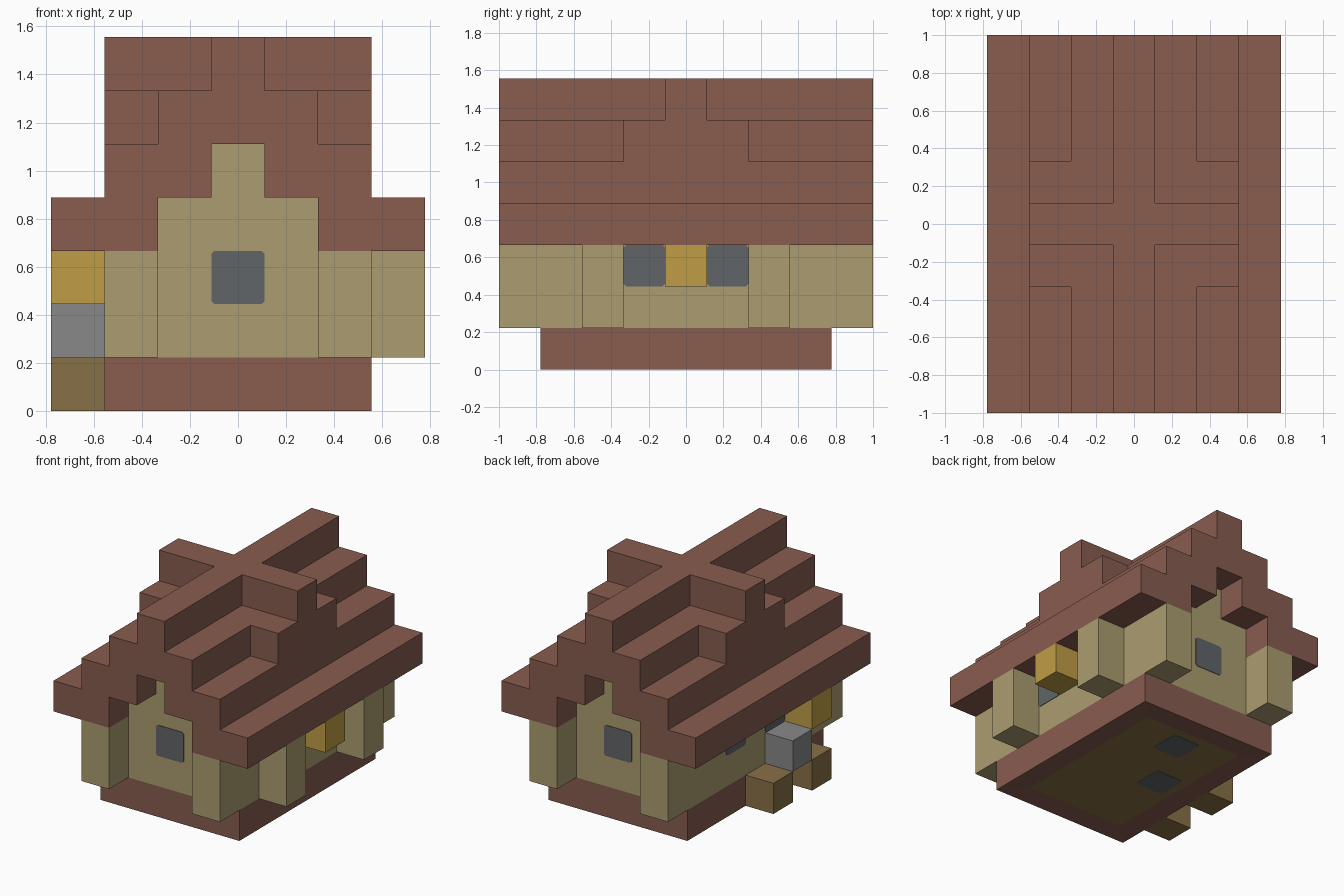
import bpy, bmesh
from mathutils import Matrix, Vector

U = 2 / 9  # block size
cube = bpy.data.objects.get("Cube")
if cube:
    bpy.data.objects.remove(cube, do_unlink=True)


def material(name, rgb):
    lin = [((c / 255 + 0.055) / 1.055) ** 2.4 for c in rgb] + [1]
    m = bpy.data.materials.new(name)
    m.use_nodes = True
    m.diffuse_color = lin
    bsdf = m.node_tree.nodes["Principled BSDF"]
    bsdf.inputs["Base Color"].default_value = lin
    bsdf.inputs["Roughness"].default_value = 0.9
    return m


BRICK = material("brick_red", (136, 92, 79))
PLANK = material("pale_plank", (171, 157, 112))
GLASS = material("dark_glass", (97, 101, 104))
GOLD = material("lantern_gold", (192, 158, 70))
STONE = material("stone_grey", (136, 136, 136))
WOOD = material("dark_wood", (135, 112, 70))


def finish(name, bm, *mats):
    bmesh.ops.recalc_face_normals(bm, faces=bm.faces)
    me = bpy.data.meshes.new(name)
    bm.to_mesh(me)
    bm.free()
    for m in mats:
        me.materials.append(m)
    ob = bpy.data.objects.new(name, me)
    bpy.context.collection.objects.link(ob)
    return ob


def box(name, mat, lo, hi):
    """Box between two corners, given in blocks."""
    lo, hi = Vector(lo) * U, Vector(hi) * U
    bm = bmesh.new()
    bmesh.ops.create_cube(bm, size=1, matrix=Matrix.Translation((lo + hi) / 2)
                          @ Matrix.Diagonal((*(hi - lo), 1)))
    return finish(name, bm, mat)


def block(name, mat, x, y, z):
    return box(name, mat, (x - .5, y - .5, z), (x + .5, y + .5, z + 1))


def extrude_y(name, mat, half, depth):
    """Mirror a half outline (x, z) and sweep it along y."""
    outline = half + [(-x, z) for x, z in reversed(half)]
    bm = bmesh.new()
    face = bm.faces.new([bm.verts.new((x * U, -depth * U, z * U)) for x, z in outline])
    ext = bmesh.ops.extrude_face_region(bm, geom=[face])
    moved = [g for g in ext["geom"] if isinstance(g, bmesh.types.BMVert)]
    bmesh.ops.translate(bm, verts=moved, vec=(0, 2 * depth * U, 0))
    return finish(name, bm, mat)


def pane(name, centre, normal, thick=0.004):
    """Thin glass plate with clipped corners."""
    a, b = U / 2, U / 2 - 0.014
    pts = [(a, -b), (a, b), (b, a), (-b, a), (-a, b), (-a, -b), (-b, -a), (b, -a)]
    n = Vector(normal)
    side = Vector((0, 0, 1)).cross(n) if abs(n.z) < .5 else Vector((1, 0, 0))
    up = n.cross(side)
    c = Vector(centre) * U
    bm = bmesh.new()
    rings = [[bm.verts.new(c + side * p + up * q + n * d) for p, q in pts]
             for d in (0, thick)]
    for ring in rings:
        bm.faces.new(ring)
    for i in range(8):
        j = (i + 1) % 8
        bm.faces.new((rings[0][i], rings[0][j], rings[1][j], rings[1][i]))
    return finish(name, bm, GLASS)


# Foundation with a wooden floor panel inset in its underside
base = box("foundation", BRICK, (-2.5, -3.5, 0), (2.5, 3.5, 1))
base.data.materials.append(WOOD)
bm = bmesh.new()
bm.from_mesh(base.data)
under = min(bm.faces, key=lambda f: f.calc_center_median().z)
bmesh.ops.inset_region(bm, faces=[under], thickness=U, depth=0)
under.material_index = 1
bmesh.ops.translate(bm, verts=under.verts, vec=(0, 0, 0.005))
bm.to_mesh(base.data)
bm.free()
for i, (x, y) in enumerate([(0, 2), (-1, 0)]):
    pane(f"floor_pane_{i}", (x, y, 0.0225), (0, 0, -1))

# House body with stepped gables
extrude_y("house_walls", PLANK,
          [(2.5, 1), (2.5, 3), (1.5, 3), (1.5, 4), (.5, 4), (.5, 5)], 3.5)

# Stepped roof shell running front to back
extrude_y("roof", BRICK,
          [(.5, 5), (.5, 4), (1.5, 4), (1.5, 3), (3.5, 3), (3.5, 4), (2.5, 4),
           (2.5, 5), (1.5, 5), (1.5, 6), (.5, 6), (.5, 7)], 4.5)

for s, side in ((1, "left"), (-1, "right")):
    # Cross ridge steps
    box(f"{side}_dormer_step", BRICK, (min(1.5 * s, 2.5 * s), -1.5, 5),
        (max(1.5 * s, 2.5 * s), 1.5, 6))
    box(f"{side}_dormer_ridge", BRICK, (min(.5 * s, 2.5 * s), -.5, 6),
        (max(.5 * s, 2.5 * s), .5, 7))
    for t, end in ((-1, "front"), (1, "back")):
        # Corner posts and side windows
        box(f"{end}_{side}_post", PLANK, (2 * s - .5, 4 * t - .5, 1),
            (2 * s + .5, 4 * t + .5, 3))
        pane(f"{end}_{side}_side_window", (2.5 * s, t, 2.5), (s, 0, 0))

for t, end in ((-1, "front"), (1, "back")):
    pane(f"{end}_window", (0, 3.5 * t, 2.5), (0, t, 0))
    # Buttresses on one long side only
    box(f"{end}_buttress", PLANK, (2.5, 2 * t - .5, 1), (3.5, 2 * t + .5, 3))

# Lanterns under the eaves
block("left_lantern", GOLD, 3, 0, 2)
block("right_lantern", GOLD, -3, -2, 2)

# Loose blocks beside the wall
block("stone_block", STONE, -3, -1, 1)
block("wood_block_middle", WOOD, -3, 0, 0)
block("wood_block_front", WOOD, -3, -2, 0)
